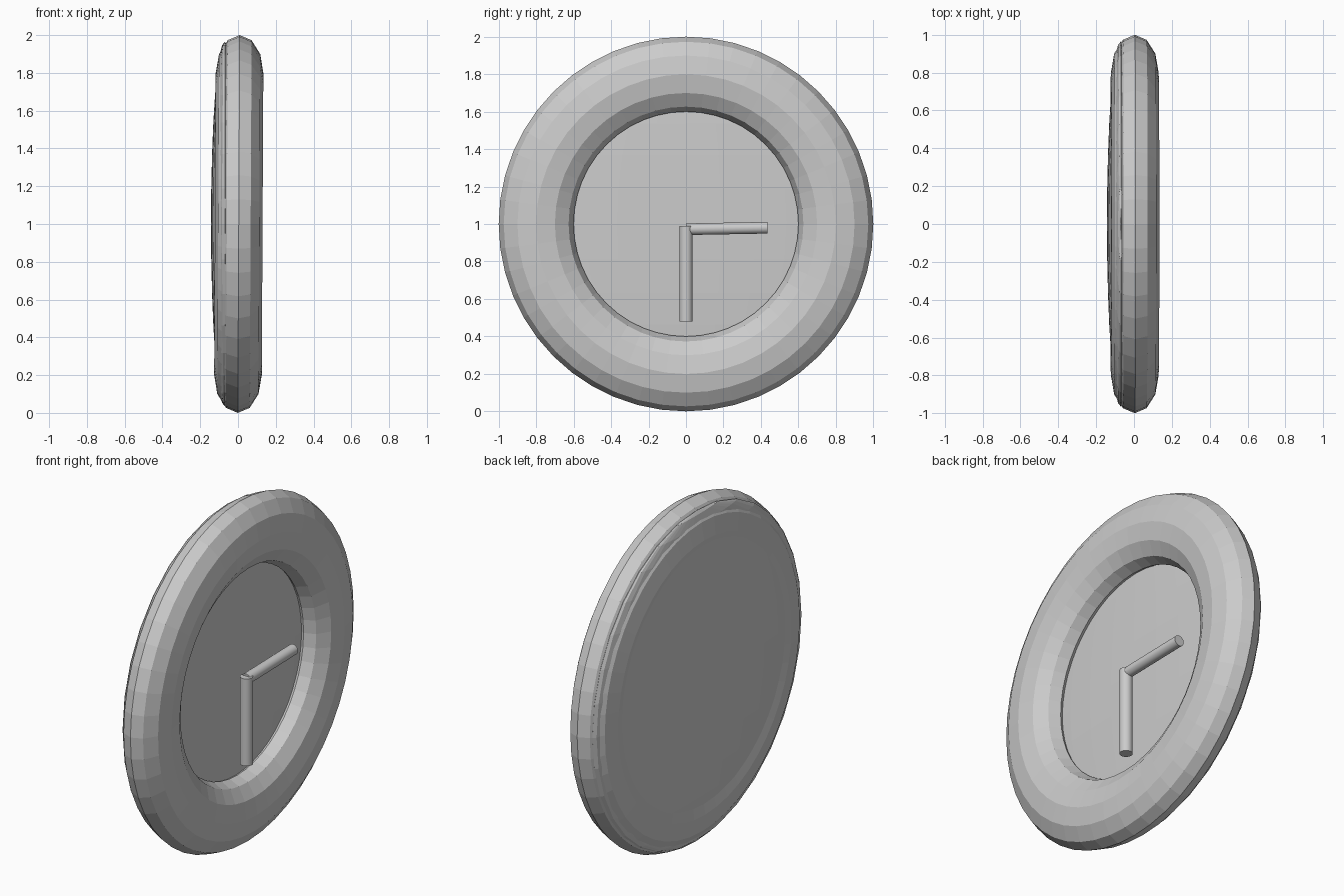
import bpy
from math import radians
from mathutils import Vector

if "Cube" in bpy.data.objects:
    bpy.data.objects.remove(bpy.data.objects["Cube"])


def finish(name):
    ob = bpy.context.object
    ob.name = name
    return ob


# Chunky outer rim: flattened ring facing +x, leaning very slightly
bpy.ops.mesh.primitive_torus_add(major_radius=0.8, minor_radius=0.2,
                                 major_segments=48, minor_segments=12,
                                 location=(0.004, 0, 1))
rim = finish("rim")
rim.scale = (1, 1, 0.63)
rim.rotation_euler = (0, radians(90.3), 0)

# Lens-shaped body: its front is the dial, its back the domed cover
bpy.ops.mesh.primitive_uv_sphere_add(segments=32, ring_count=16, radius=1,
                                     location=(-0.07, 0, 1))
body = finish("dial_body")
body.scale = (0.073, 0.965, 0.965)


# Round rod hands, just in front of the dial
def hand(name, start, end, radius):
    a, b = Vector(start), Vector(end)
    bpy.ops.mesh.primitive_cylinder_add(vertices=32, radius=radius,
                                        depth=(b - a).length,
                                        location=(a + b) / 2)
    ob = finish(name)
    ob.rotation_euler = (b - a).to_track_quat('Z', 'Y').to_euler()
    bpy.ops.object.shade_smooth_by_angle()


hand("minute_hand", (0.055, 0, 0.99), (0.055, 0, 0.48), 0.035)
hand("hour_hand", (0.052, 0.0, 0.972), (0.052, 0.435, 0.98), 0.031)
